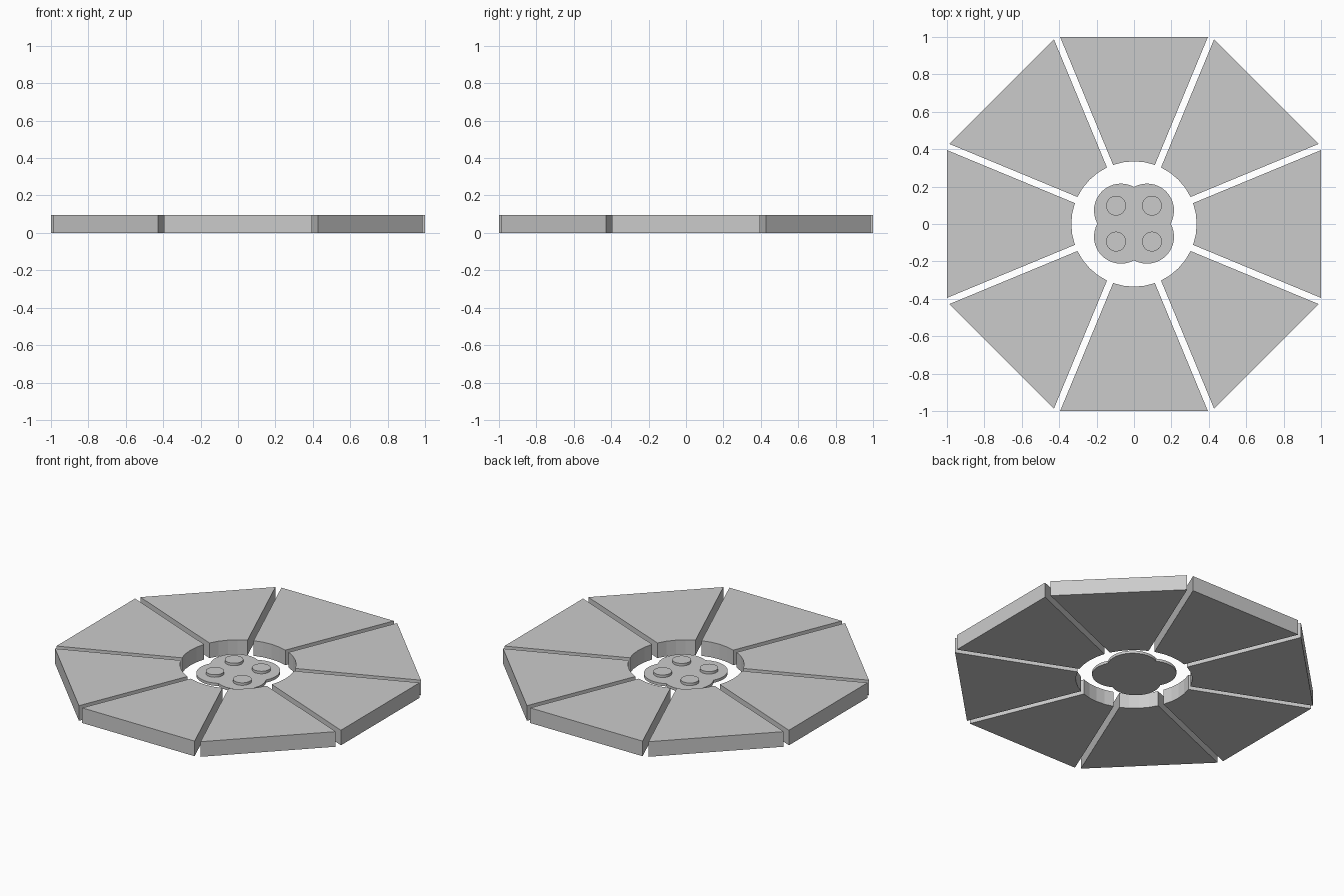
import bpy, bmesh
from math import sin, cos, tan, pi, radians, asin, atan2, sqrt
from mathutils import Matrix, Vector

if "Cube" in bpy.data.objects:
    bpy.data.objects.remove(bpy.data.objects["Cube"])


def prism(name, pts, z0, z1, smooth=False):
    """Extrude a counter-clockwise 2D outline between two heights."""
    bm = bmesh.new()
    face = bm.faces.new([bm.verts.new((x, y, z0)) for x, y in pts])
    top = bmesh.ops.extrude_face_region(bm, geom=[face])["geom"]
    bmesh.ops.translate(bm, vec=(0, 0, z1 - z0),
                        verts=[v for v in top if isinstance(v, bmesh.types.BMVert)])
    bmesh.ops.recalc_face_normals(bm, faces=bm.faces)
    mesh = bpy.data.meshes.new(name)
    bm.to_mesh(mesh)
    bm.free()
    obj = bpy.data.objects.new(name, mesh)
    bpy.context.collection.objects.link(obj)
    if smooth:
        bpy.ops.object.select_all(action='DESELECT')
        obj.select_set(True)
        bpy.context.view_layer.objects.active = obj
        bpy.ops.object.shade_smooth_by_angle(angle=radians(30))
    return obj


def arc(cx, cy, r, a0, a1, n):
    return [(cx + r * cos(a0 + (a1 - a0) * i / n),
             cy + r * sin(a0 + (a1 - a0) * i / n)) for i in range(n + 1)]


HEIGHT = 0.096
HOLE = 0.335
HALF_GAP = 0.0177

# Eight wedge panels with a round inner edge, separated by parallel gaps
half_out = tan(pi / 8) - HALF_GAP / cos(pi / 8)
half_ang = pi / 8 - asin(HALF_GAP / HOLE)
wedge = [(1, -half_out), (1, half_out)] + arc(0, 0, HOLE, half_ang, -half_ang, 4)
for i in range(8):
    rot = Matrix.Rotation(i * pi / 4, 2)
    prism(f"wedge_panel_{i + 1}", [tuple(rot @ Vector(p)) for p in wedge], 0, HEIGHT)

# Four-lobed centre plate
C, R, OFF_Y = 0.07, 0.144, 0.002
swing = atan2(C, sqrt(R * R - C * C))  # where neighbouring lobes meet
outline = []
for i in range(4):
    mid = pi / 4 + i * pi / 2
    spread = pi / 4 + swing
    outline += arc(C * sqrt(2) * cos(mid), C * sqrt(2) * sin(mid) + OFF_Y, R,
                   mid - spread, mid + spread, 16)[:-1]
prism("centre_plate", outline, 0.032, 0.049, True)

# Four round buttons on the plate
for i, (sx, sy) in enumerate([(1, 1), (-1, 1), (-1, -1), (1, -1)]):
    circle = arc(sx * 0.096, sy * 0.096 + OFF_Y, 0.053, 0, 2 * pi, 32)[:-1]
    prism(f"round_button_{i + 1}", circle, 0.048, 0.065, True)
